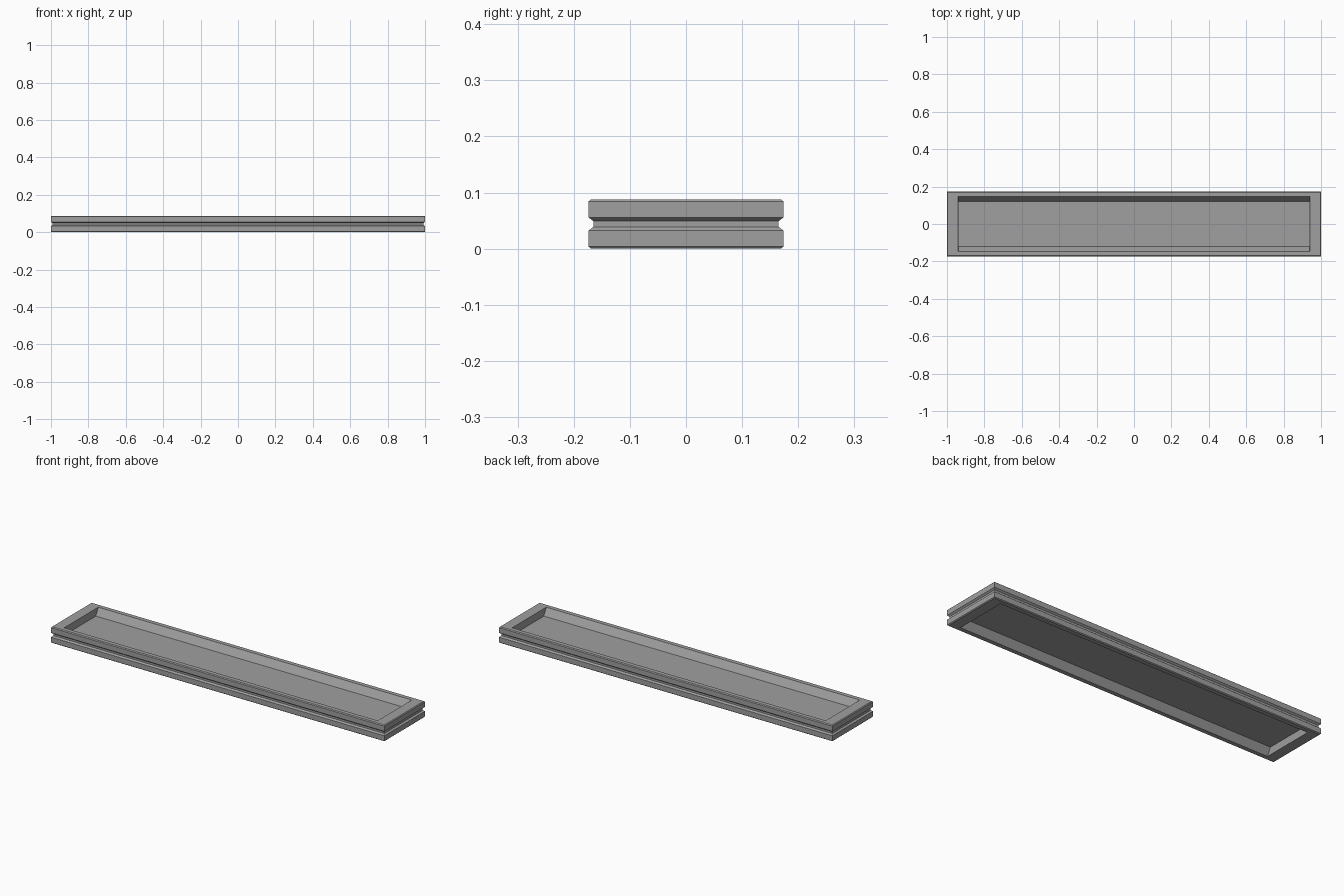
import bpy
import bmesh

cube = bpy.data.objects.get("Cube")
if cube:
    bpy.data.objects.remove(cube, do_unlink=True)

# Single grey material
grey = bpy.data.materials.new("mid grey")
grey.use_nodes = True
colour = (0.35, 0.35, 0.35, 1)
grey.diffuse_color = colour
grey.node_tree.nodes["Principled BSDF"].inputs["Base Color"].default_value = colour


def rect_loop(bm, half_x, half_y, z):
    corners = ((-1, -1), (1, -1), (1, 1), (-1, 1))
    return [bm.verts.new((sx * half_x, sy * half_y, z)) for sx, sy in corners]


def lofted_rectangles(name, sections):
    """Join rectangular sections from top to bottom, capping both ends."""
    bm = bmesh.new()
    loops = [rect_loop(bm, *s) for s in sections]
    for a, b in zip(loops, loops[1:]):
        for i in range(4):
            j = (i + 1) % 4
            bm.faces.new((a[i], a[j], b[j], b[i]))
    bm.faces.new(loops[0])
    bm.faces.new(loops[-1][::-1])
    bmesh.ops.recalc_face_normals(bm, faces=bm.faces)
    mesh = bpy.data.meshes.new(name)
    bm.to_mesh(mesh)
    bm.free()
    mesh.materials.append(grey)
    obj = bpy.data.objects.new(name, mesh)
    bpy.context.collection.objects.link(obj)
    return obj


# Recessed panel, sloped inner walls, bevelled rim and outer groove
MIDDLE = 0.044
upper_half = [
    (0.937, 0.121, 0.006),   # panel edge
    (0.940, 0.146, 0.044),   # rim inner edge
    (0.996, 0.169, 0.044),   # rim outer edge
    (1.000, 0.174, 0.040),   # rim bevel
    (1.000, 0.174, 0.012),   # groove lip
    (0.991, 0.165, 0.005),   # groove floor
]
sections = [(x, y, MIDDLE + z) for x, y, z in upper_half]
sections += [(x, y, MIDDLE - z) for x, y, z in reversed(upper_half)]
lofted_rectangles("framed_panel", sections)
